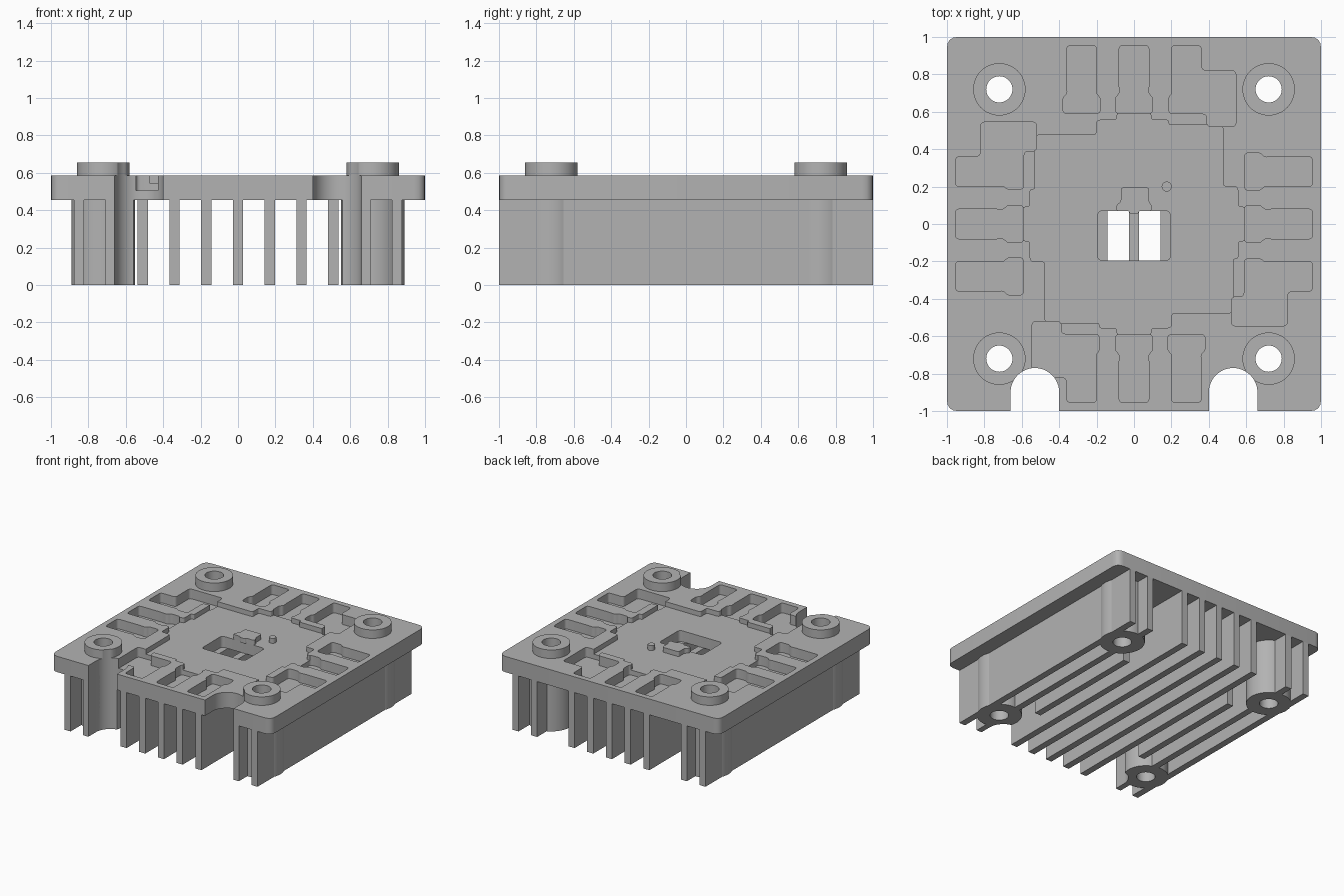
import bpy
import bmesh
import math
from mathutils import Vector, Matrix

if "Cube" in bpy.data.objects:
    bpy.data.objects.remove(bpy.data.objects["Cube"])

metal = bpy.data.materials.new("grey metal")
metal.use_nodes = True
GREY = (0.45, 0.45, 0.45, 1)
metal.diffuse_color = GREY
metal.node_tree.nodes["Principled BSDF"].inputs["Base Color"].default_value = GREY

FIN_TOP, DEEP, FLOOR, TOP, BOSS_TOP = 0.455, 0.505, 0.545, 0.585, 0.655
CORNERS = [(x, y) for x in (-0.72, 0.72) for y in (-0.72, 0.72)]


def rounded(points, radius, steps=4):
    """Round every corner of an outline with a short curve."""
    out = []
    pts = [Vector(p) for p in points]
    for i, p in enumerate(pts):
        a, b = pts[i - 1] - p, pts[(i + 1) % len(pts)] - p
        r = min(radius, a.length * 0.45, b.length * 0.45)
        start, end = p + a.normalized() * r, p + b.normalized() * r
        for s in range(steps + 1):
            t = s / steps
            out.append(start * (1 - t) ** 2 + p * 2 * t * (1 - t) + end * t ** 2)
    return out


def rect(x0, x1, y0, y1):
    return [(x0, y0), (x1, y0), (x1, y1), (x0, y1)]


def circle(x, y, r, n=40):
    return [(x + r * math.cos(math.tau * i / n), y + r * math.sin(math.tau * i / n))
            for i in range(n)]


def turned(points, quarter):
    """Turn an outline clockwise by quarter turns."""
    m = Matrix.Rotation(-quarter * math.pi / 2, 2)
    return [m @ Vector(p) for p in points]


def prism(name, outlines, z0, z1):
    """Extrude one or more separate outlines into one object."""
    bm = bmesh.new()
    for outline in outlines:
        low = bm.faces.new([bm.verts.new((p[0], p[1], z0)) for p in outline])
        top = bmesh.ops.extrude_face_region(bm, geom=[low])
        moved = [g for g in top["geom"] if isinstance(g, bmesh.types.BMVert)]
        bmesh.ops.translate(bm, verts=moved, vec=(0, 0, z1 - z0))
    bmesh.ops.recalc_face_normals(bm, faces=bm.faces)
    mesh = bpy.data.meshes.new(name)
    bm.to_mesh(mesh)
    bm.free()
    mesh.materials.append(metal)
    obj = bpy.data.objects.new(name, mesh)
    bpy.context.collection.objects.link(obj)
    return obj


def activate(obj):
    bpy.ops.object.select_all(action="DESELECT")
    obj.select_set(True)
    bpy.context.view_layer.objects.active = obj


def cut(obj, cutter):
    mod = obj.modifiers.new("cut", "BOOLEAN")
    mod.operation, mod.solver, mod.object = "DIFFERENCE", "EXACT", cutter
    activate(obj)
    bpy.ops.object.modifier_apply(modifier=mod.name)


# Pocket outlines for one side; the other sides are quarter turns
def dogbone(x):
    half = [(0.10, 0.59), (0.10, 0.675), (0.075, 0.70), (0.08, 0.74), (0.08, 0.955)]
    return [(x + a, b) for a, b in half] + [(x - a, b) for a, b in reversed(half)]


ell = [(0.20, 0.955), (0.20, 0.74), (0.205, 0.70), (0.185, 0.675), (0.185, 0.59), (0.39, 0.59),
       (0.39, 0.52), (0.545, 0.52), (0.545, 0.82), (0.36, 0.82), (0.36, 0.955)]
side_edge = [(-0.20, 0.475), (-0.20, 0.555), (-0.09, 0.555), (-0.09, 0.60), (0.09, 0.60),
             (0.09, 0.555), (0.185, 0.555), (0.185, 0.53), (0.475, 0.53)]

pockets, basin = [], []
for q in range(4):
    for shape in (dogbone(-0.28), dogbone(0), ell):
        pockets.append(rounded(turned(shape, q), 0.025))
    basin += turned(side_edge, q)

# Cutters
notches = []
for x in (-0.53, 0.53):
    arc = [(x + 0.13 * math.cos(math.pi * i / 24), -0.9 + 0.13 * math.sin(math.pi * i / 24))
           for i in range(25)]
    notches.append(arc + [(x - 0.13, -1.2), (x + 0.13, -1.2)])
basin_cutter = prism("basin_cutter", [rounded(basin, 0.02)], FLOOR, 0.8)
pocket_cutter = prism("pocket_cutter", pockets, DEEP, 0.8)
window_cutter = prism("window_cutter", [rounded(rect(-0.195, 0.195, -0.195, 0.07), 0.03)], 0.3, 0.8)
notch_cutter = prism("notch_cutter", notches, -0.2, 0.9)
hole_cutter = prism("hole_cutter", [circle(x, y, 0.07) for x, y in CORNERS], -0.2, 0.9)

# Base plate with recessed top
plate = prism("base_plate", [rounded(rect(-1, 1, -1, 1), 0.06)], FIN_TOP, TOP)
for cutter in (basin_cutter, pocket_cutter, window_cutter):
    cut(plate, cutter)

# Cooling fins; the pair beside the posts is shorter
fin_shapes = []
for i in range(-5, 6):
    x, reach = i * 0.17, 0.52 if abs(i) == 3 else 1
    fin_shapes.append(rect(x - 0.0275, x + 0.0275, -reach, reach))
fins = prism("cooling_fins", fin_shapes, 0, FIN_TOP)

# Screw posts below and bosses above
posts = prism("screw_posts", [circle(x, y, 0.17, 48) for x, y in CORNERS], 0, FIN_TOP)
bosses = prism("screw_bosses", [circle(x, y, 0.14, 48) for x, y in CORNERS], TOP, BOSS_TOP)

for part in (plate, fins, posts, bosses):
    cut(part, notch_cutter)
    cut(part, hole_cutter)

# Raised block and locating pin on the basin floor
block_shape = [(-0.095, 0.07), (-0.03, 0.07), (-0.02, 0.055), (0.02, 0.055), (0.03, 0.07),
               (0.095, 0.07), (0.095, 0.10), (0.08, 0.12), (0.08, 0.195), (-0.07, 0.195),
               (-0.07, 0.12), (-0.095, 0.10)]
block = prism("centre_block", [rounded(block_shape, 0.015)], FLOOR, TOP)
pin = prism("locating_pin", [circle(0.175, 0.2, 0.027, 20)], FLOOR, TOP)

for cutter in (basin_cutter, pocket_cutter, window_cutter, notch_cutter, hole_cutter):
    bpy.data.objects.remove(cutter)
for part in (plate, fins, posts, bosses, block, pin):
    activate(part)
    bpy.ops.object.shade_smooth_by_angle(angle=math.radians(30))
